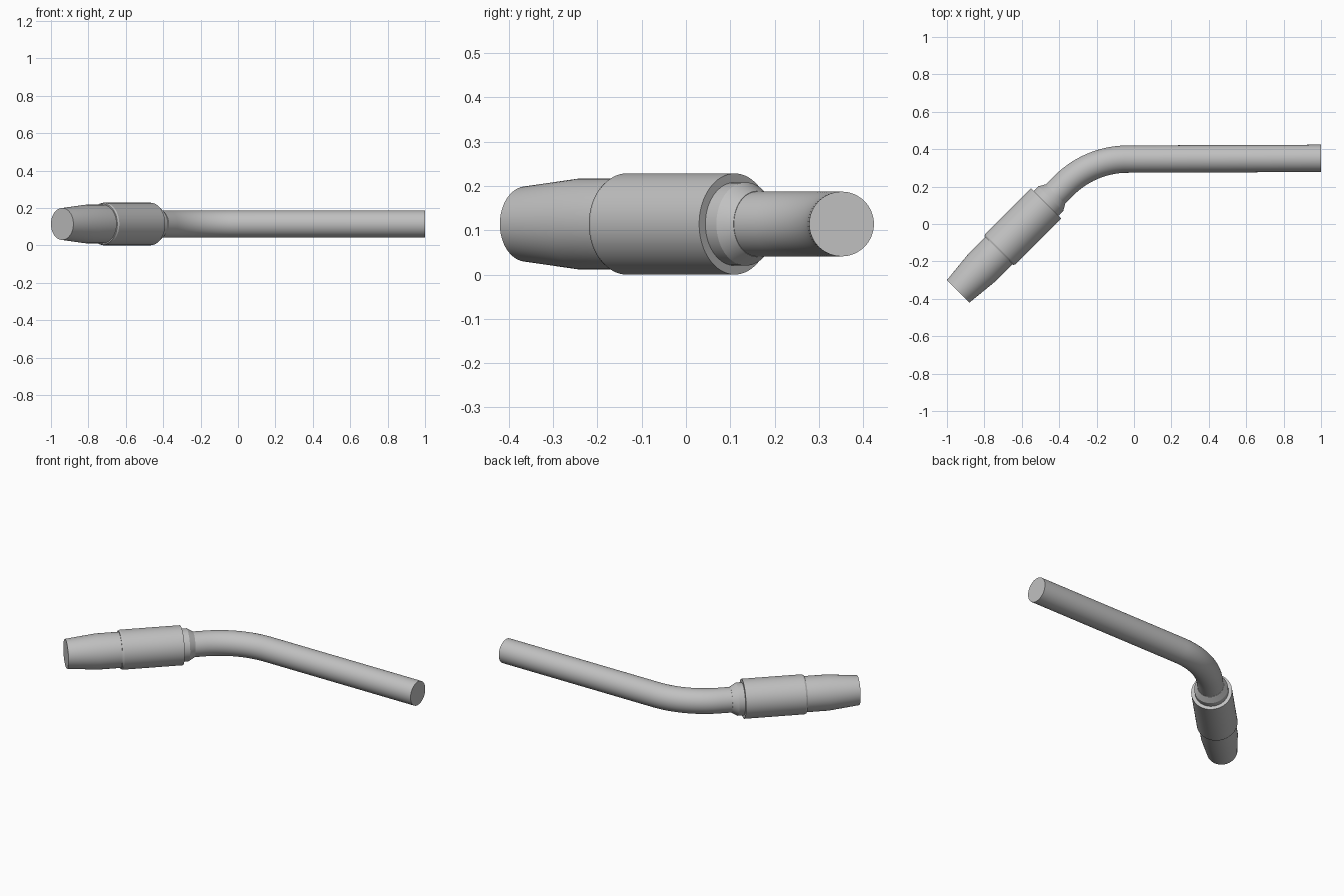
import bpy
import math
from mathutils import Matrix, Vector

cube = bpy.data.objects.get("Cube")
if cube:
    bpy.data.objects.remove(cube)

SEGMENTS = 64
AXIS_Z = 0.114
TIP = Vector((-0.94, -0.36, AXIS_Z))
HEAD_DIR = Vector((1, 1, 0)).normalized()

grey = bpy.data.materials.new("plain grey")
grey.use_nodes = True
colour = (0.53, 0.53, 0.53, 1)
grey.diffuse_color = colour
grey.node_tree.nodes["Principled BSDF"].inputs["Base Color"].default_value = colour


def skin(name, rings):
    """Skin circles given as (centre, direction, radius) and cap both ends."""
    verts, faces = [], []
    for centre, direction, radius in rings:
        side = Vector((0, 0, 1)).cross(direction).normalized()
        for i in range(SEGMENTS):
            a = math.tau * i / SEGMENTS
            verts.append(centre + radius * (math.cos(a) * side + math.sin(a) * Vector((0, 0, 1))))
    for r in range(len(rings) - 1):
        for i in range(SEGMENTS):
            j = (i + 1) % SEGMENTS
            a, b = r * SEGMENTS, (r + 1) * SEGMENTS
            faces.append((a + i, a + j, b + j, b + i))
    last = (len(rings) - 1) * SEGMENTS
    faces.append(tuple(reversed(range(SEGMENTS))))
    faces.append(tuple(range(last, last + SEGMENTS)))
    mesh = bpy.data.meshes.new(name)
    mesh.from_pydata([tuple(v) for v in verts], [], faces)
    mesh.materials.append(grey)
    obj = bpy.data.objects.new(name, mesh)
    bpy.context.collection.objects.link(obj)
    bpy.ops.object.select_all(action="DESELECT")
    obj.select_set(True)
    bpy.context.view_layer.objects.active = obj
    bpy.ops.object.shade_smooth_by_angle(angle=math.radians(25))
    return obj


def turned(name, profile):
    """Round part on the slanted head axis; profile is (distance, radius)."""
    return skin(name, [(TIP + HEAD_DIR * s, HEAD_DIR, r) for s, r in profile])


# Head: tapered nozzle, wide sleeve and stepped collar
turned("nozzle", [(0, 0.085), (0.177, 0.103), (0.32, 0.103)])
turned("sleeve", [(0.308, 0.109), (0.318, 0.114), (0.665, 0.114)])
turned("collar", [(0.65, 0.094), (0.70, 0.094), (0.735, 0.074)])

# Neck: short slanted run, smooth 45 degree bend, long straight run
NECK_R = 0.073
BEND_R = 0.483
bend_start = Vector((-0.033, 0.347, AXIS_Z))
pivot = bend_start - Vector((0, BEND_R, 0))
rings = [(TIP + HEAD_DIR * 0.68, HEAD_DIR, NECK_R)]
for k in range(25):
    turn = Matrix.Rotation(math.radians(45 * (1 - k / 24)), 3, "Z")
    rings.append((pivot + turn @ Vector((0, BEND_R, 0)), turn @ Vector((1, 0, 0)), NECK_R))
rings.append((Vector((1, 0.351, AXIS_Z)), Vector((1, 0, 0)), NECK_R))
skin("neck_tube", rings)
